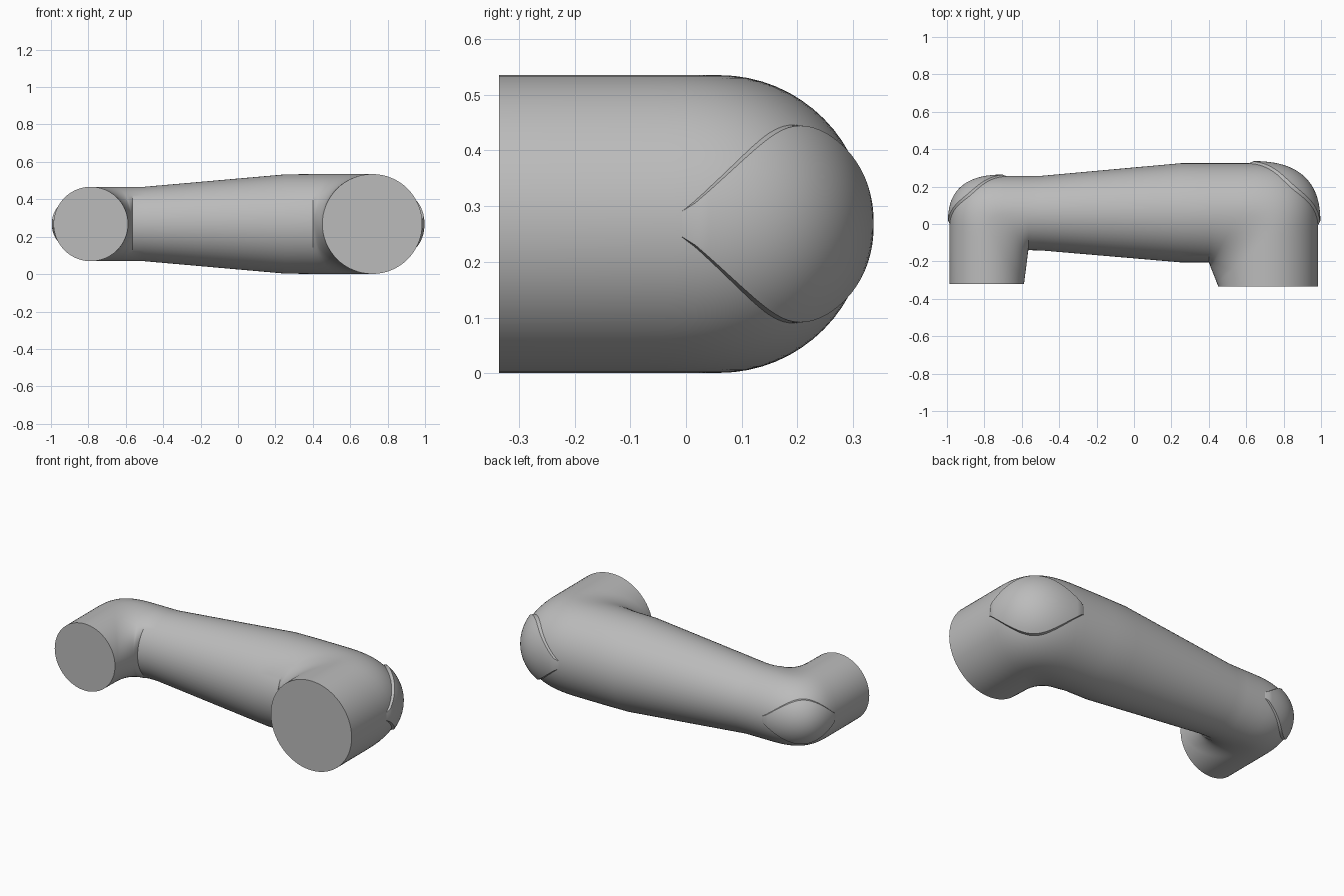
import bpy, bmesh
from math import sin, cos, pi
from mathutils import Vector

cube = bpy.data.objects.get("Cube")
if cube:
    bpy.data.objects.remove(cube)

SIDES = 64
AXIS_Z = 0.268

shell = bpy.data.materials.new("light grey shell")
shell.use_nodes = True
shell.diffuse_color = (0.5, 0.5, 0.5, 1)
shell.node_tree.nodes["Principled BSDF"].inputs["Base Color"].default_value = (0.5, 0.5, 0.5, 1)


def make_object(name, bm):
    bmesh.ops.recalc_face_normals(bm, faces=bm.faces[:])
    mesh = bpy.data.meshes.new(name)
    bm.to_mesh(mesh)
    bm.free()
    mesh.materials.append(shell)
    obj = bpy.data.objects.new(name, mesh)
    bpy.context.collection.objects.link(obj)
    bpy.ops.object.select_all(action='DESELECT')
    obj.select_set(True)
    bpy.context.view_layer.objects.active = obj
    bpy.ops.object.shade_smooth_by_angle(angle=0.5)
    return obj


def corner(start, end, t, power):
    """Rounded quarter turn running from along y to along x."""
    a = t * pi / 2
    c, s = max(cos(a), 0) ** (2 / power), max(sin(a), 0) ** (2 / power)
    return Vector((end.x + (start.x - end.x) * c, start.y + (end.y - start.y) * s))


class Elbow:
    """Leg cylinder that turns into the end of the long tube."""

    def __init__(self, side, leg_x, leg_r, leg_y, tube_x, tube_y, tube_r, turn_y, turn_x):
        self.r = leg_r
        self.leg = (Vector((leg_x - side * leg_r, leg_y)), Vector((leg_x, leg_y)),
                    Vector((leg_x + side * leg_r, leg_y)))
        self.tube = tuple(Vector((tube_x, tube_y + k * tube_r)) for k in (-1, 0, 1))
        self.out_start = Vector((leg_x + side * leg_r, turn_y))
        self.out_end = Vector((turn_x, tube_y + tube_r))
        self.mid_start = Vector((leg_x, turn_y - 0.08))
        self.mid_end = Vector((tube_x + (turn_x - tube_x) * 0.5, tube_y))

    def section(self, t):
        inner = self.leg[0].lerp(self.tube[0], 0.15 + 0.7 * t)
        middle = corner(self.mid_start, self.mid_end, t, 3.5)
        outer = corner(self.out_start, self.out_end, t, 2.7)
        return inner, middle, outer, self.r

    def sections(self, steps=20):
        fan = [self.section(i / steps) for i in range(steps + 1)]
        return [(*self.leg, self.r)] + fan + [(*self.tube, self.r)]


def ring_point(section, angle, grow=0.0):
    inner, middle, outer, r = section
    c = cos(angle)
    reach = (outer if c > 0 else inner) - middle
    p = middle + reach * abs(c) * (1 + grow)
    return Vector((p.x, p.y, AXIS_Z + r * sin(angle) * (1 + grow)))


def bridge(bm, rows, closed):
    for a, b in zip(rows, rows[1:]):
        n = len(a)
        for i in range(n if closed else n - 1):
            j = (i + 1) % n
            bm.faces.new((a[i], a[j], b[j], b[i]))


# Both elbows
large = Elbow(1, 0.718, 0.267, -0.335, 0.4, 0.06, 0.265, -0.02, 0.6)
small = Elbow(-1, -0.787, 0.199, -0.32, -0.565, 0.058, 0.198, -0.01, -0.67)


def tube_section(x, y, r):
    return tuple(Vector((x, y + k * r)) for k in (-1, 0, 1)) + (r,)


# Arm body: one skin through leg, elbow, tapered tube, elbow and leg
skin = large.sections()
skin += [tube_section(0.25, 0.06, 0.265), tube_section(-0.5, 0.058, 0.199)]
skin += small.sections()[::-1]
bm = bmesh.new()
rows = [[bm.verts.new(ring_point(s, 2 * pi * i / SIDES)) for i in range(SIDES)] for s in skin]
bridge(bm, rows, True)
bm.faces.new(rows[0])
bm.faces.new(rows[-1])
make_object("arm_body", bm)


# Raised pads on the outer corners of the elbows
def corner_pad(name, elbow, across=20, along=36):
    bm = bmesh.new()
    rows = []
    for k in range(along + 1):
        t = k / along
        width = 0.76 * max(sin(pi * (0.01 + 0.98 * t)), 0) ** 0.75
        row = []
        for i in range(across + 1):
            s = 2 * i / across - 1
            rim = k in (0, along) or i in (0, across)
            grow = -0.03 if rim else 0.045
            row.append(bm.verts.new(ring_point(elbow.section(t), s * width, grow)))
        rows.append(row)
    bridge(bm, rows, False)
    make_object(name, bm)


corner_pad("large_elbow_pad", large)
corner_pad("small_elbow_pad", small)
